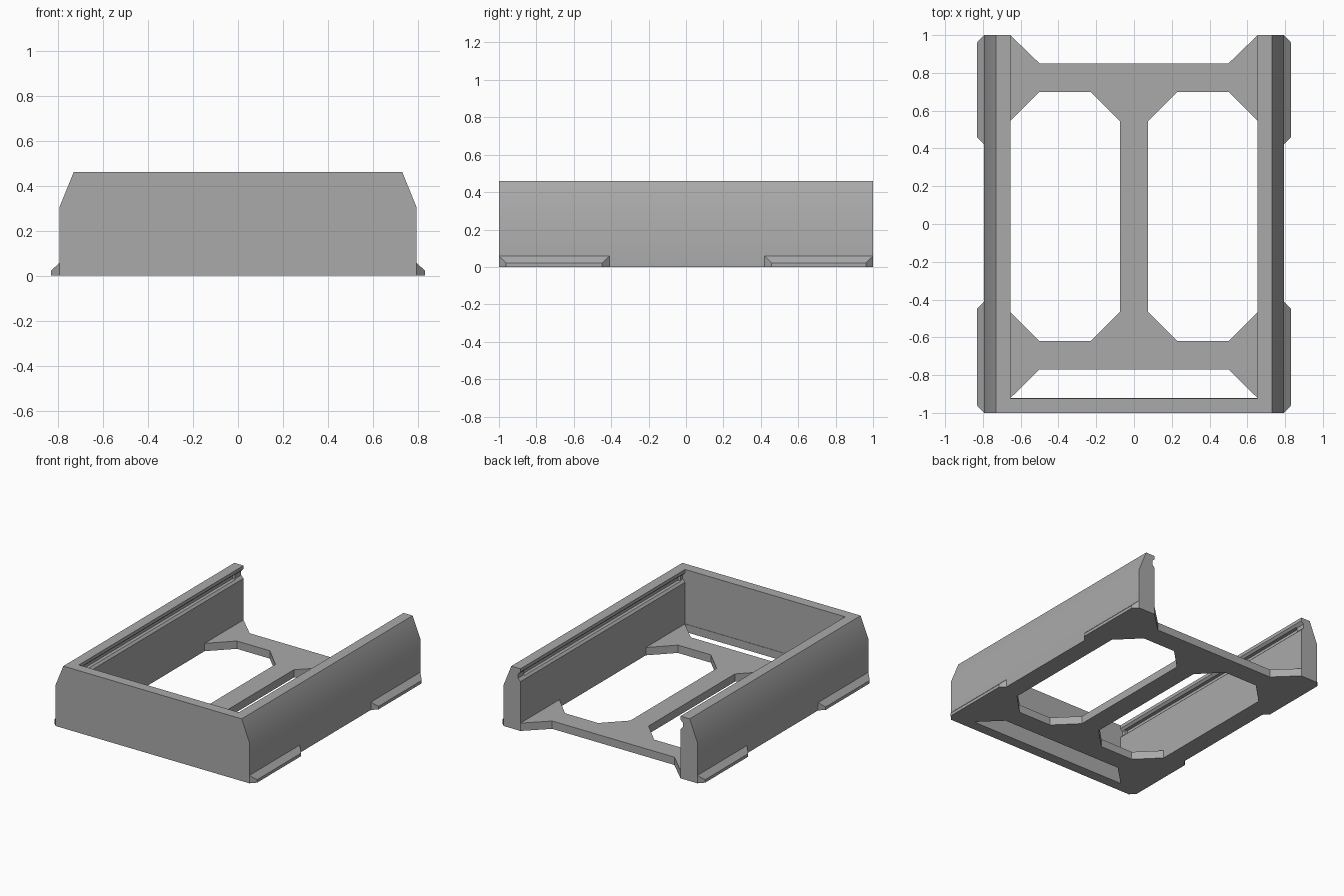
import bpy
import bmesh

if "Cube" in bpy.data.objects:
    bpy.data.objects.remove(bpy.data.objects["Cube"])

grey = bpy.data.materials.new("plain grey")
grey.use_nodes = True
GREY = (0.4, 0.4, 0.4, 1)
grey.diffuse_color = GREY
grey.node_tree.nodes["Principled BSDF"].inputs["Base Color"].default_value = GREY

W, IN, FLOOR = 0.793, 0.655, 0.058


def mesh_object(name, bm):
    bmesh.ops.recalc_face_normals(bm, faces=bm.faces)
    mesh = bpy.data.meshes.new(name)
    bm.to_mesh(mesh)
    bm.free()
    mesh.materials.append(grey)
    obj = bpy.data.objects.new(name, mesh)
    bpy.context.collection.objects.link(obj)
    return obj


def loft(name, ring_a, ring_b):
    """Solid between two rings of matching points."""
    bm = bmesh.new()
    a = [bm.verts.new(p) for p in ring_a]
    b = [bm.verts.new(p) for p in ring_b]
    bm.faces.new(a)
    bm.faces.new(b)
    n = len(a)
    for i in range(n):
        j = (i + 1) % n
        bm.faces.new((a[i], a[j], b[j], b[i]))
    return mesh_object(name, bm)


def along_y(name, profile, y0, y1):
    return loft(name, [(x, y0, z) for x, z in profile], [(x, y1, z) for x, z in profile])


def along_z(name, outline, z0, z1):
    return loft(name, [(x, y, z0) for x, y in outline], [(x, y, z1) for x, y in outline])


def mirrored(half):
    return half + [(-x, v) for x, v in reversed(half)]


# Outer block with sloping shoulders
body = along_y("open_tray", mirrored([(W, 0), (W, 0.305), (0.73, 0.46)]), -1, 1)

# Interior, open at the top and back
cutters = [along_y("interior_cutter", mirrored([(IN, FLOOR), (IN, 0.6)]), -0.925, 1.1)]

# Floor openings: back notch, front slot and two chamfered windows
cutters.append(along_z("notch_cutter", mirrored([(IN, 1.1), (IN, 1), (0.5, 0.85)]), -0.1, 0.1))
cutters.append(along_z("slot_cutter", mirrored([(IN, -0.922), (0.5, -0.77)]), -0.1, 0.1))
window = [(0.075, 0.545), (0.23, 0.7), (0.5, 0.7), (IN, 0.545),
          (IN, -0.465), (0.5, -0.62), (0.23, -0.62), (0.075, -0.465)]

# Rail grooves in the inner side walls: a shallow bevelled one and a deeper channel
rail = [(0.6, 0.435), (IN, 0.435), (0.675, 0.415), (0.675, 0.385), (IN, 0.365), (0.6, 0.365)]
channel = [(0.6, 0.42), (0.695, 0.42), (0.695, 0.38), (0.6, 0.38)]
for s in (1, -1):
    cutters.append(along_z("window_cutter", [(s * x, y) for x, y in window], -0.1, 0.1))
    cutters.append(along_y("rail_cutter", [(s * x, z) for x, z in rail], -0.925, 1.1))
    cutters.append(along_y("channel_cutter", [(s * x, z) for x, z in channel], -0.9, 0.93))

for cutter in cutters:
    mod = body.modifiers.new(cutter.name, "BOOLEAN")
    mod.operation = "DIFFERENCE"
    mod.solver = "EXACT"
    mod.object = cutter
bpy.context.view_layer.update()
evaluated = body.evaluated_get(bpy.context.evaluated_depsgraph_get())
finished = bpy.data.meshes.new_from_object(evaluated)
body.modifiers.clear()
body.data = finished
for cutter in cutters:
    bpy.data.objects.remove(cutter)

# Smooth the shoulder bend only
bpy.ops.object.select_all(action="DESELECT")
body.select_set(True)
bpy.context.view_layer.objects.active = body
bpy.ops.object.shade_smooth_by_angle(angle=0.52)

# Tapered catches along the bottom edges
for side, s in (("left", 1), ("right", -1)):
    for place, y0, y1 in (("front", -1, -0.41), ("back", 0.42, 1)):
        inner = [(s * W, y0, 0), (s * W, y1, 0), (s * W, y1, FLOOR), (s * W, y0, FLOOR)]
        a, b = y0 + 0.038, y1 - 0.038
        outer = [(s * 0.83, a, 0), (s * 0.83, b, 0), (s * 0.83, b, 0.022), (s * 0.83, a, 0.022)]
        loft(f"{place}_{side}_catch", inner, outer)
